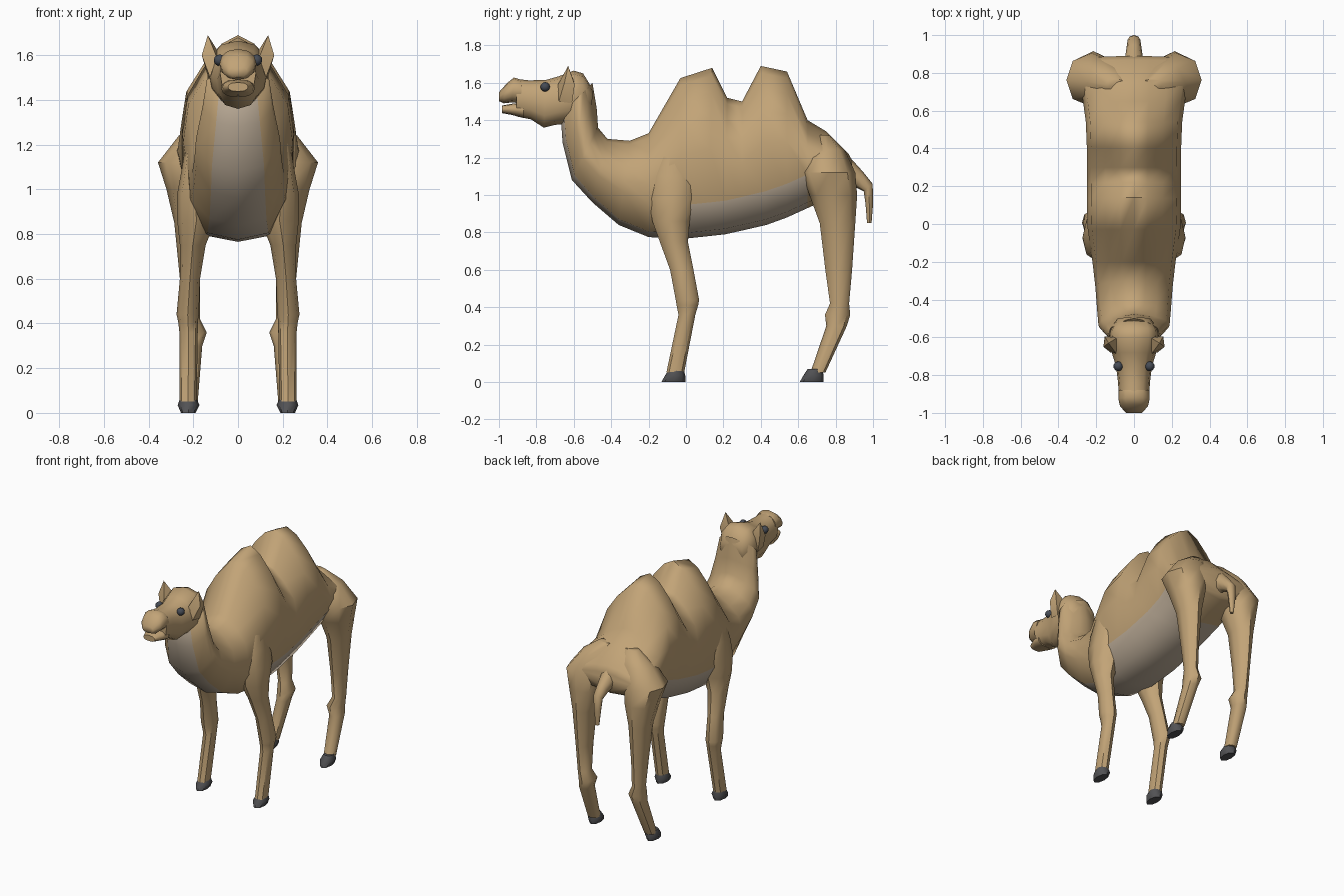
import bpy, bmesh, math


def mat(name, rgb):
    m = bpy.data.materials.new(name)
    m.diffuse_color = (*rgb, 1)
    return m


TAN = mat("tan coat", (0.54, 0.37, 0.185))
PALE = mat("pale belly", (0.50, 0.41, 0.31))
HOOF = mat("dark hoof", (0.085, 0.085, 0.09))
EYE = mat("dark eye", (0.06, 0.07, 0.09))


def finish(name, bm, mats, angle=48):
    bmesh.ops.recalc_face_normals(bm, faces=bm.faces)
    me = bpy.data.meshes.new(name)
    bm.to_mesh(me)
    bm.free()
    for m in mats:
        me.materials.append(m)
    me.shade_smooth()
    me.set_sharp_from_angle(angle=math.radians(angle))
    ob = bpy.data.objects.new(name, me)
    bpy.context.collection.objects.link(ob)
    return ob


def oval(n=4, power=1.0):
    """Half outline from top to bottom as (width share, share of the way down)."""
    a = [math.pi * i / n for i in range(n + 1)]
    return lambda L: [(max(math.sin(t), 0) ** power if 0 < i < n else 0,
                       (1 - math.cos(t)) / 2) for i, t in enumerate(a)]


def torso_section(L):
    low = 1 - min(0.18 / L, 0.42)
    return [(0, 0), (.29, .045), (.61, .15), (.91, .29), (1, .48),
            (.96, low), (.62, 1 - min(.03 / L, .1)), (0, 1)]


def loft(name, rings, section, mats, paint=None, angle=48):
    """rings: (top y, top z, bottom y, bottom z, half width[, centre x])"""
    bm = bmesh.new()
    loops = []
    for r in rings:
        ty, tz, by, bz, w = r[:5]
        cx = r[5] if len(r) > 5 else 0
        half = section(math.hypot(ty - by, tz - bz))
        pts = [(w * u, t) for u, t in half] + [(-w * u, t) for u, t in half[-2:0:-1]]
        loops.append([bm.verts.new((cx + x, ty + (by - ty) * t, tz + (bz - tz) * t))
                      for x, t in pts])
    n = len(loops[0])
    for a, b in zip(loops, loops[1:]):
        for i in range(n):
            f = bm.faces.new((a[i], a[(i + 1) % n], b[(i + 1) % n], b[i]))
            if paint:
                f.material_index = paint(min(i, n - 1 - i), f.calc_center_median())
    bm.faces.new(loops[0])
    bm.faces.new(loops[-1])
    return finish(name, bm, mats, angle)


def limb(name, rings, mats):
    """rings: (z, front y, back y, inner x, outer x)"""
    for side, s in (("left", 1), ("right", -1)):
        loft(f"{name}_{side}",
             [(y1, z, y0, z, (x1 - x0) / 2, s * (x0 + x1) / 2) for z, y0, y1, x0, x1 in rings],
             oval(4, 0.85), mats)


# Neck, humps and trunk in one loft; belly and throat are pale
torso = [
    (-.50, 1.60, -.67, 1.43, .135), (-.477, 1.46, -.66, 1.28, .158),
    (-.47, 1.36, -.61, 1.08, .188), (-.42, 1.30, -.50, .96, .195),
    (-.30, 1.29, -.36, .84, .205), (-.20, 1.33, -.20, .775, .22),
    (-.03, 1.625, -.02, .765, .245), (.14, 1.68, .12, .78, .25),
    (.22, 1.52, .21, .79, .25), (.30, 1.50, .30, .81, .25),
    (.40, 1.69, .43, .84, .25), (.54, 1.66, .54, .88, .255),
    (.65, 1.40, .65, .93, .27), (.75, 1.34, .74, .97, .285),
    (.87, 1.22, .84, 1.02, .28), (.89, 1.18, .865, 1.04, .25)]
loft("trunk_with_humps", torso, torso_section, [TAN, PALE],
     lambda i, c: int(c.y < .68 and (i == 6 or (i == 5 and c.y > .03))), 72)

# Head, muzzle and lower jaw
loft("head", [
    (-.495, 1.56, -.51, 1.44, .09), (-.55, 1.65, -.57, 1.40, .125),
    (-.60, 1.665, -.64, 1.38, .13), (-.68, 1.635, -.70, 1.375, .115),
    (-.75, 1.615, -.76, 1.36, .095), (-.84, 1.613, -.83, 1.405, .085),
    (-.905, 1.62, -.905, 1.42, .08)], oval(6, .75), [TAN], angle=60)
loft("muzzle", [
    (-.88, 1.616, -.88, 1.49, .081), (-.92, 1.628, -.93, 1.495, .083),
    (-.955, 1.60, -.975, 1.49, .074), (-1.0, 1.55, -1.0, 1.502, .042)],
    oval(6, .85), [TAN], angle=60)
loft("lower_jaw", [
    (-.87, 1.495, -.87, 1.412, .076), (-.93, 1.488, -.93, 1.428, .07),
    (-.985, 1.478, -.985, 1.438, .045)], oval(6, .7), [TAN])

# Eyes and ears
for side, s in (("left", 1), ("right", -1)):
    bm = bmesh.new()
    bmesh.ops.create_icosphere(bm, subdivisions=2, radius=.026)
    bmesh.ops.translate(bm, verts=bm.verts, vec=(s * .083, -.753, 1.578))
    finish(f"eye_{side}", bm, [EYE])
    bm = bmesh.new()
    for x, y, z in ((.135, -.63, 1.69), (.162, -.65, 1.60), (.155, -.595, 1.59),
                    (.095, -.685, 1.59), (.085, -.60, 1.61), (.125, -.68, 1.50),
                    (.13, -.61, 1.49)):
        bm.verts.new((s * x, y, z))
    bmesh.ops.convex_hull(bm, input=bm.verts)
    finish(f"ear_{side}", bm, [TAN], 30)

# Legs, tapering into the trunk at the top
limb("front_leg", [
    (1.24, -.13, .02, .12, .228), (1.10, -.19, .06, .12, .25), (.98, -.20, .06, .11, .272),
    (.86, -.18, .02, .10, .272),
    (.75, -.14, .01, .145, .26), (.60, -.085, .04, .17, .26), (.44, -.055, .07, .175, .275),
    (.41, -.05, .065, .18, .268), (.36, -.04, .05, .18, .262), (.05, -.105, -.01, .185, .262)],
    [TAN])
limb("rear_leg", [
    (1.32, .71, .77, .05, .15), (1.24, .66, .85, .06, .265), (1.12, .62, .905, .09, .358),
    (1.00, .66, .915, .11, .32), (.85, .715, .905, .15, .285), (.60, .745, .888, .17, .26),
    (.42, .77, .872, .17, .25), (.36, .743, .878, .14, .245), (.30, .75, .86, .16, .25),
    (.05, .665, .745, .18, .258)], [TAN])

# Hooves
for name, y in (("front_hoof", 0), ("rear_hoof", .74)):
    limb(name, [(.07, y - .09, y - .012, .19, .258), (.035, y - .112, y - .004, .172, .27),
                (0, y - .132, y - .004, .19, .255)], [HOOF])

# Tail
loft("tail", [
    (.86, 1.22, .87, 1.05, .05), (.95, 1.12, .91, 1.04, .04), (.998, 1.06, .95, 1.02, .034),
    (1.0, .95, .96, .95, .025), (.992, .85, .968, .85, .012)], oval(4), [TAN])
